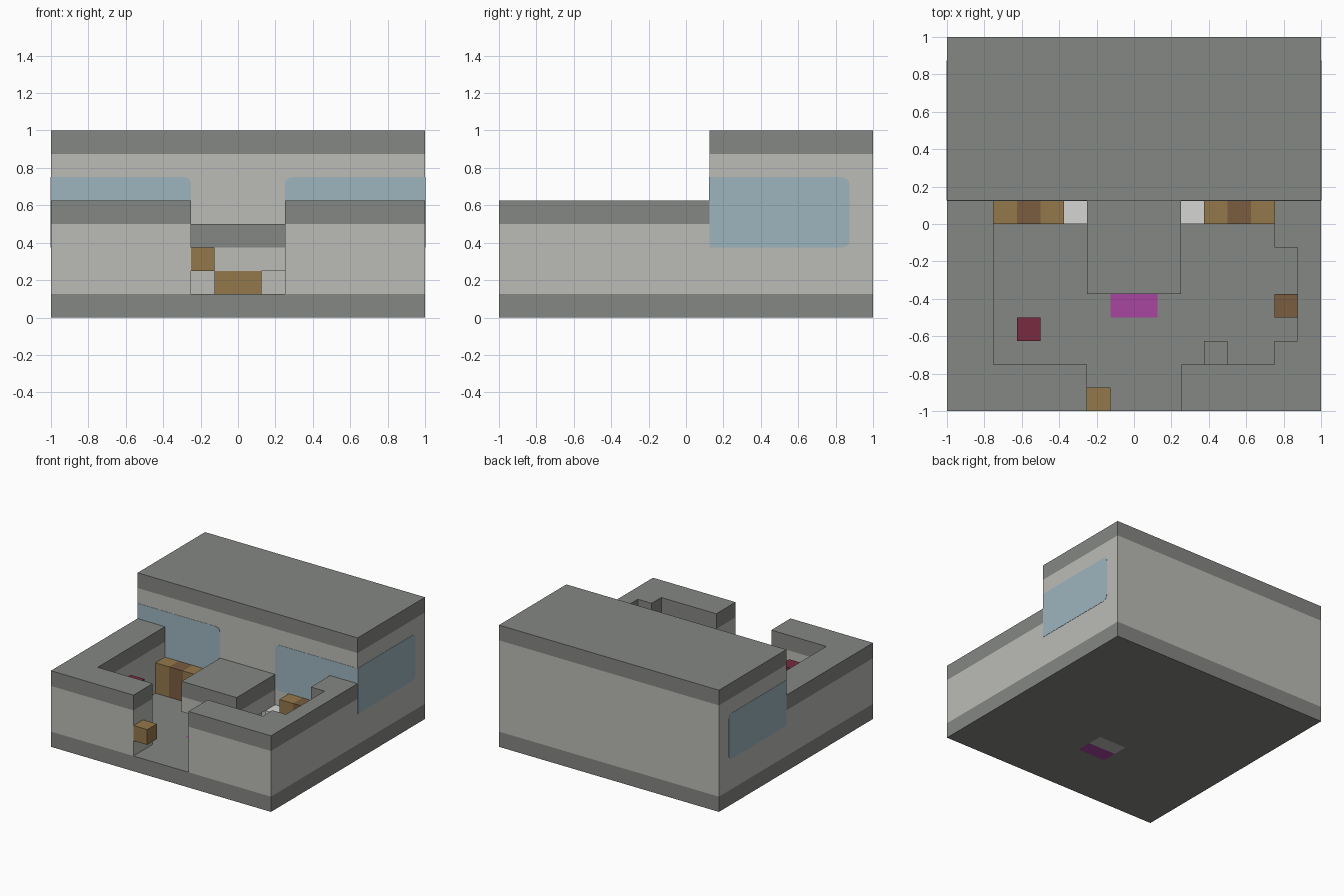
import bpy, bmesh, math
from mathutils import Vector

cube = bpy.data.objects.get("Cube")
if cube:
    bpy.data.objects.remove(cube, do_unlink=True)

U = 0.125  # one building unit; most sizes are multiples of it


def material(name, r, g, b):
    m = bpy.data.materials.new(name)
    m.use_nodes = True
    m.diffuse_color = (r, g, b, 1)
    m.node_tree.nodes["Principled BSDF"].inputs["Base Color"].default_value = (r, g, b, 1)
    return m


DARK = material("dark_stone", 0.235, 0.242, 0.227)
WALL = material("pale_plaster", 0.497, 0.497, 0.474)
WOOD = material("light_wood", 0.296, 0.188, 0.072)
BROWN = material("dark_wood", 0.195, 0.107, 0.051)
GLASS = material("blue_glass", 0.337, 0.462, 0.515)
WHITE = material("white_block", 0.665, 0.665, 0.645)
PINK = material("magenta_tile", 0.392, 0.058, 0.352)
RED = material("crimson", 0.188, 0.025, 0.051)


def finish(name, bm, mats):
    bmesh.ops.recalc_face_normals(bm, faces=bm.faces)
    mesh = bpy.data.meshes.new(name)
    bm.to_mesh(mesh)
    bm.free()
    for m in mats:
        mesh.materials.append(m)
    obj = bpy.data.objects.new(name, mesh)
    bpy.context.scene.collection.objects.link(obj)
    return obj


def prism(name, outline, bands):
    """Extrude a footprint (in units) through (bottom, top, material) bands."""
    bm = bmesh.new()
    z0 = bands[0][0]
    cap = bm.faces.new([bm.verts.new((x * U, y * U, z0 * U)) for x, y in outline])
    bm.normal_update()
    for i, (low, high, _) in enumerate(bands):
        old = cap
        out = bmesh.ops.extrude_face_region(bm, geom=[old], use_keep_orig=(i == 0))
        verts = [g for g in out["geom"] if isinstance(g, bmesh.types.BMVert)]
        cap = next(g for g in out["geom"] if isinstance(g, bmesh.types.BMFace))
        bmesh.ops.translate(bm, verts=verts, vec=(0, 0, (high - low) * U))
        if i and old.is_valid:
            bmesh.ops.delete(bm, geom=[old], context='FACES_ONLY')
    for f in bm.faces:
        z = f.calc_center_median().z / U
        f.material_index = next((i for i, b in enumerate(bands) if z <= b[1] + 0.01), 0)
    return finish(name, bm, [b[2] for b in bands])


def block(name, x, y, bands):
    return prism(name, [(x[0], y[0]), (x[1], y[0]), (x[1], y[1]), (x[0], y[1])], bands)


# Ground slab, cut so that the doorstep and the tile beneath it get their own faces
bm = bmesh.new()
bmesh.ops.create_cube(bm, size=1)
bmesh.ops.scale(bm, vec=(2, 2, U), verts=bm.verts)
bmesh.ops.translate(bm, vec=(0, 0, U / 2), verts=bm.verts)
for axis, cuts in (((1, 0, 0), (-1, 1)), ((0, 1, 0), (-4, -3, -2))):
    for c in cuts:
        bmesh.ops.bisect_plane(bm, geom=bm.verts[:] + bm.edges[:] + bm.faces[:],
                               plane_co=Vector(axis) * c * U, plane_no=axis)
for f in bm.faces:
    c = f.calc_center_median() / U
    if abs(c.x) < 0.9 and -4 < c.y < -3:
        f.material_index = 1
    elif abs(c.x) < 0.9 and -3 < c.y < -2:
        f.material_index = 2
finish("ground_slab", bm, [DARK, PINK, WALL])

# Main hall at the back
block("main_hall", (-8, 8), (1, 8), [(1, 7, WALL), (7, 8, DARK)])

# Courtyard walls; the left one has an alcove
wall_bands = [(1, 4, WALL), (4, 5, DARK)]
prism("courtyard_wall_right",
      [(-8, 1), (-8, -8), (-2, -8), (-2, -6), (-6, -6), (-6, 1)], wall_bands)
prism("courtyard_wall_left",
      [(8, 1), (8, -8), (2, -8), (2, -6), (6, -6), (6, -5), (7, -5),
       (7, -1), (6, -1), (6, 1)], wall_bands)

# Porch overhanging a narrow entrance with a wooden door
block("porch", (-2, 2), (-3, 1), [(2, 3, WALL), (3, 4, DARK)])
block("entrance", (-1, 1), (-2, 1), [(1, 2, WALL)])
block("door", (-1, 1), (-3, -2), [(1, 2, WOOD)])

# Cabinets and white blocks against the hall
for side, s in (("left", 1), ("right", -1)):
    for part, a, top, mat in (("cabinet_inner", 3, 3, WOOD), ("cabinet_middle", 4, 3, BROWN),
                              ("cabinet_outer", 5, 3, WOOD), ("white_block", 2, 2, WHITE)):
        block(part + "_" + side, sorted((s * a, s * (a + 1))), (0, 1), [(1, top, mat)])

# Courtyard furniture
block("alcove_seat", (6, 7), (-4, -3), [(1, 2, BROWN)])
block("crimson_post", (-5, -4), (-5, -4), [(1, 4, RED)])
block("stone_step", (3, 4), (-6, -5), [(1, 2, DARK)])
block("gate_box", (-2, -1), (-8, -7), [(2, 3, WOOD)])


# Windows: thin plates, rounded at the end away from the hall corner
def window(name, place):
    length, low, high, r, thick = 6 * U, 3 * U, 6 * U, 0.04, 0.002
    pts = [(0, low), (0, high)]
    for cz, start in ((high - r, 90), (low + r, 0)):
        for k in range(5):
            a = math.radians(start - k * 22.5)
            pts.append((length - r + r * math.cos(a), cz + r * math.sin(a)))
    bm = bmesh.new()
    face = bm.faces.new([bm.verts.new(place(t, z, thick)) for t, z in pts])
    out = bmesh.ops.extrude_face_region(bm, geom=[face], use_keep_orig=True)
    moved = [g for g in out["geom"] if isinstance(g, bmesh.types.BMVert)]
    shift = place(0, 0, -thick) - place(0, 0, thick)
    bmesh.ops.translate(bm, verts=moved, vec=shift)
    finish(name, bm, [GLASS])


for side, s in (("left", 1), ("right", -1)):
    window("front_window_" + side, lambda t, z, d: Vector((s * (1 - t), U - d, z)))
    window("side_window_" + side, lambda t, z, d: Vector((s * (1 + d), U + t, z)))
